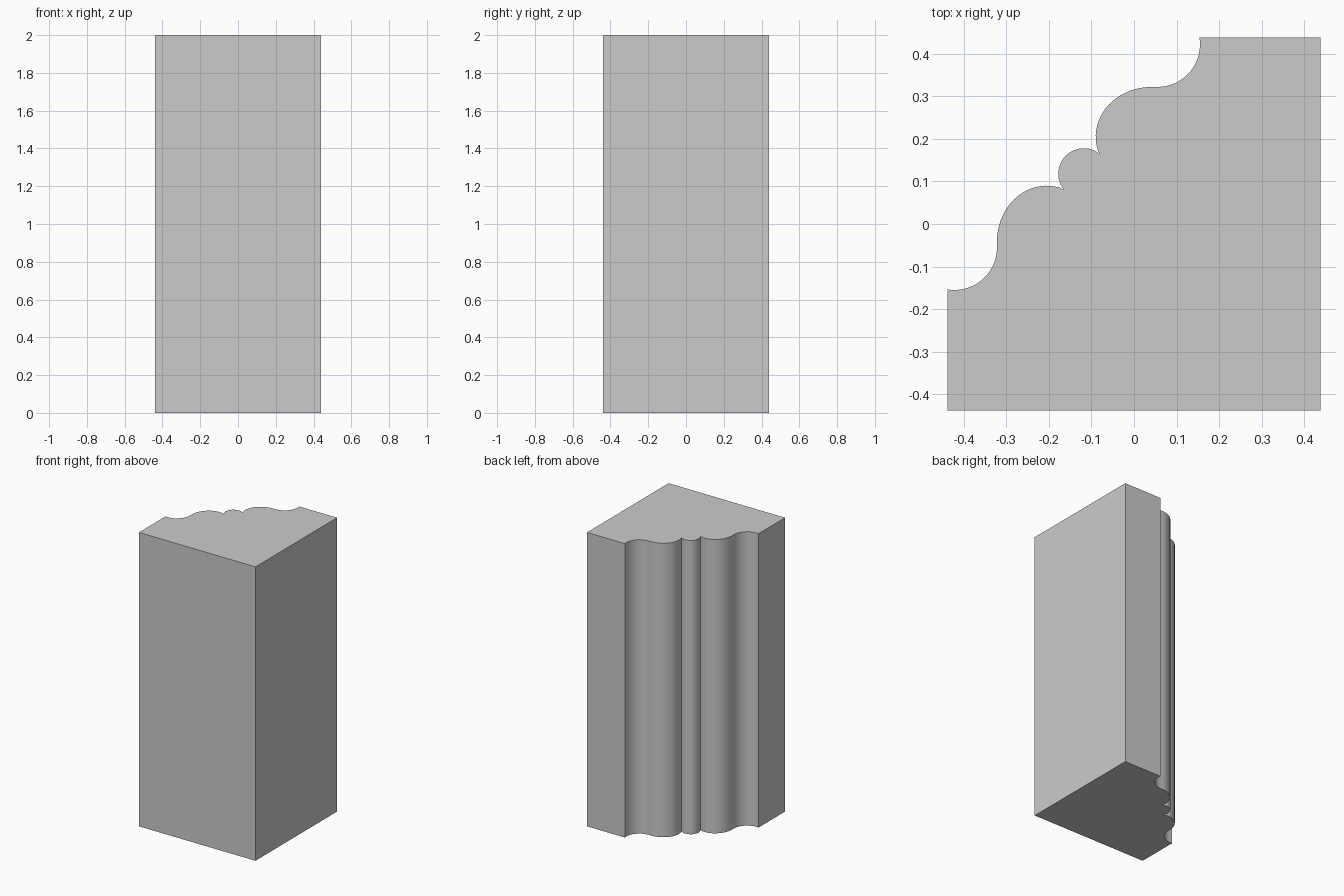
import bpy, bmesh
from math import sin, cos, radians

if "Cube" in bpy.data.objects:
    bpy.data.objects.remove(bpy.data.objects["Cube"])

H, S = 2.0, 0.4385  # height, half width


def arc(cx, cy, rx, ry, a0, a1, n):
    """Points along an elliptical arc, angles in degrees."""
    angles = [radians(a0 + (a1 - a0) * i / n) for i in range(n + 1)]
    return [(cx + rx * cos(a), cy + ry * sin(a)) for a in angles]


# Upper half of the moulding, from the corner bead outward
bead = arc(-0.118, 0.118, 0.06, 0.06, 135, 51, 12)
lobe = arc(0.041, 0.205, 0.131, 0.117, 200, 90, 20)
cove = arc(0.055, 0.422, 0.1, 0.1, -88, 9.5, 18)
half = bead[:-1] + [(-0.0805, 0.165)] + lobe[1:] + cove[:-1] + [(0.154, S)]

# Mirror across the diagonal, then close with the plain square sides
mirrored = [(-y, -x) for x, y in reversed(half[1:])]
outline = mirrored + half + [(S, S), (S, -S), (-S, -S)]

# Extrude the outline into the post
bm = bmesh.new()
base = bm.faces.new([bm.verts.new((x, y, 0)) for x, y in outline])
top = bmesh.ops.extrude_face_region(bm, geom=[base], use_keep_orig=True)
bmesh.ops.translate(bm, vec=(0, 0, H),
                    verts=[g for g in top["geom"] if isinstance(g, bmesh.types.BMVert)])
bmesh.ops.recalc_face_normals(bm, faces=bm.faces[:])
mesh = bpy.data.meshes.new("moulded_corner_post")
bm.to_mesh(mesh)
bm.free()

post = bpy.data.objects.new("moulded_corner_post", mesh)
bpy.context.collection.objects.link(post)
bpy.context.view_layer.objects.active = post
post.select_set(True)
bpy.ops.object.shade_smooth_by_angle(angle=radians(30))
